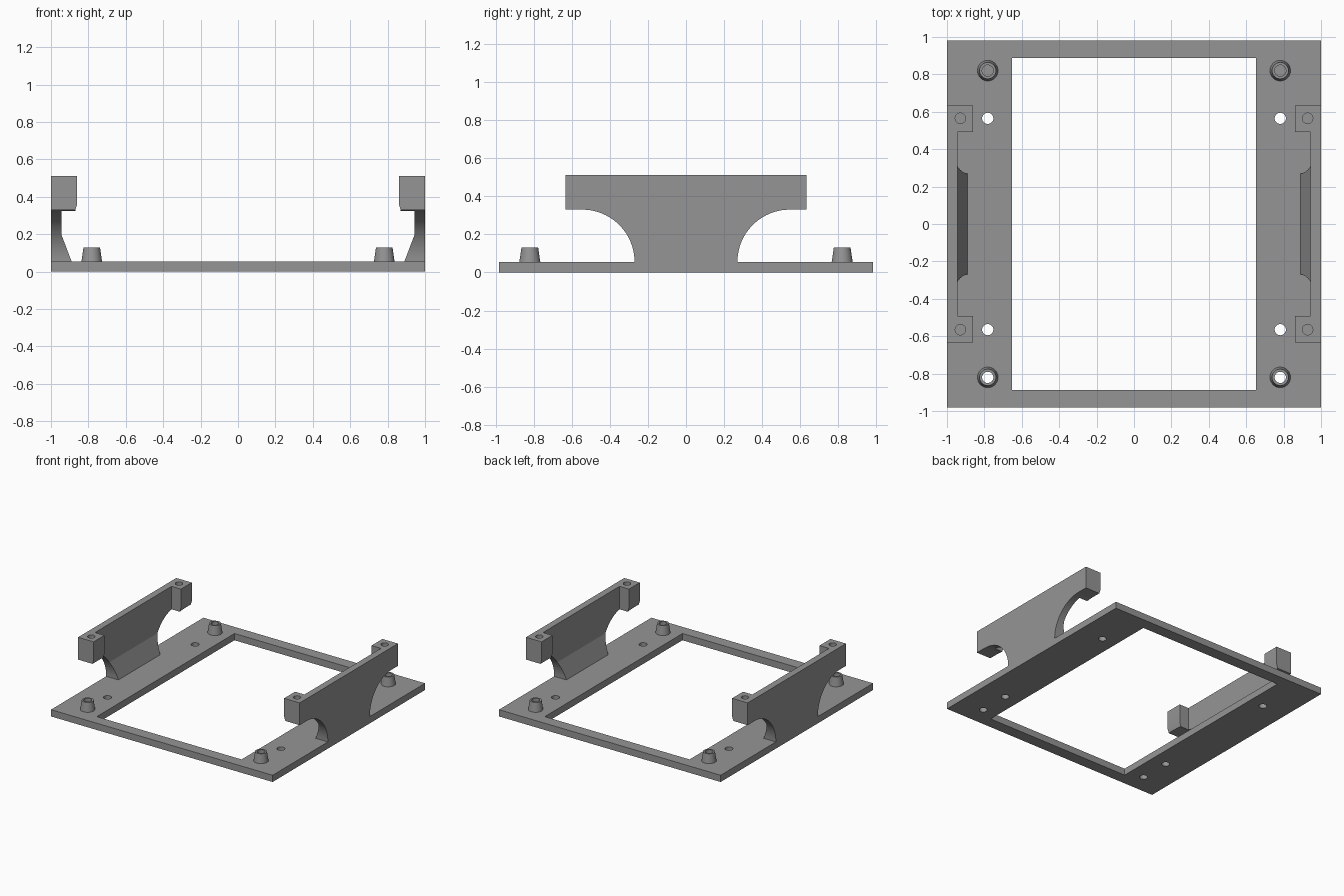
import bpy, bmesh, math
from mathutils import Matrix, Vector

if "Cube" in bpy.data.objects:
    bpy.data.objects.remove(bpy.data.objects["Cube"])

grey = bpy.data.materials.new("plain grey")
grey.diffuse_color = (0.3, 0.3, 0.3, 1)
grey.use_nodes = True
grey.node_tree.nodes["Principled BSDF"].inputs["Base Color"].default_value = grey.diffuse_color
T = 0.055            # plate thickness
HOLE = 0.03


def make(name, bm):
    bmesh.ops.recalc_face_normals(bm, faces=bm.faces[:])
    me = bpy.data.meshes.new(name)
    bm.to_mesh(me)
    bm.free()
    ob = bpy.data.objects.new(name, me)
    bpy.context.collection.objects.link(ob)
    me.materials.append(grey)
    return ob


def prism(name, pts, axis, lo, hi):
    """Extrude a 2D outline along x (pts = y,z) or along y (pts = x,z)."""
    bm = bmesh.new()
    place = (lambda p: (lo, p[0], p[1])) if axis == 'x' else (lambda p: (p[0], lo, p[1]))
    face = bm.faces.new([bm.verts.new(place(p)) for p in pts])
    res = bmesh.ops.extrude_face_region(bm, geom=[face])
    step = Vector((hi - lo, 0, 0) if axis == 'x' else (0, hi - lo, 0))
    bmesh.ops.translate(bm, vec=step, verts=[v for v in res['geom'] if isinstance(v, bmesh.types.BMVert)])
    return make(name, bm)


def box(name, x0, x1, y0, y1, z0, z1):
    return prism(name, [(x0, z0), (x1, z0), (x1, z1), (x0, z1)], 'y', y0, y1)


def cone(name, x, y, z0, z1, r0, r1):
    bm = bmesh.new()
    bmesh.ops.create_cone(bm, cap_ends=True, segments=32, radius1=r0, radius2=r1, depth=z1 - z0,
                          matrix=Matrix.Translation((x, y, (z0 + z1) / 2)))
    return make(name, bm)


def boolean(ob, other, op):
    """Apply a boolean and discard the helper."""
    mod = ob.modifiers.new("cut", 'BOOLEAN')
    mod.operation, mod.solver, mod.object = op, 'EXACT', other
    bpy.context.view_layer.objects.active = ob
    bpy.ops.object.modifier_apply(modifier=mod.name)
    bpy.data.objects.remove(other)


def smooth(ob):
    bpy.ops.object.select_all(action='DESELECT')
    ob.select_set(True)
    bpy.context.view_layer.objects.active = ob
    bpy.ops.object.shade_smooth_by_angle(angle=math.radians(30))


# Base frame with rectangular opening
base = box("base_frame", -1, 1, -0.982, 0.982, 0, T)
boolean(base, box("cutter", -0.653, 0.653, -0.887, 0.887, -0.1, 0.2), 'DIFFERENCE')

for s, side in ((-1, "left"), (1, "right")):
    # Screw holes through the frame
    for y in (-0.565, 0.565, -0.82):
        boolean(base, cone("cutter", s * 0.782, y, -0.1, 0.2, HOLE, HOLE), 'DIFFERENCE')

    # Tapered standoffs: open at the front, blind at the back
    for y, end in ((-0.82, "front"), (0.82, "back")):
        post = cone(f"{side}_{end}_standoff", s * 0.782, y, T, 0.13, 0.055, 0.044)
        floor = 0.0 if y < 0 else 0.075
        boolean(post, cone("cutter", s * 0.782, y, floor, 0.2, HOLE, HOLE), 'DIFFERENCE')
        smooth(post)

    # Side wall with a sloped foot along its inner face
    section = [(1, T), (0.89, T), (0.945, 0.2), (0.945, 0.512), (1, 0.512)]
    wall = prism(f"{side}_wall", [(s * x, z) for x, z in section], 'y', -0.633, 0.633)

    # Mounting blocks at both wall ends, with a slight lower taper
    block = [(1, 0.25), (0.87, 0.25), (0.87, 0.33), (0.86, 0.36), (0.86, 0.512), (1, 0.512)]
    for y0, y1 in ((-0.633, -0.493), (0.493, 0.633)):
        boolean(wall, prism("block", [(s * x, z) for x, z in block], 'y', y0, y1), 'UNION')

    # Trim to the flared outline with quarter-round undercuts
    arc = [(0.545 - 0.275 * math.cos(a), T + 0.275 * math.sin(a))
           for a in (math.pi / 2 * i / 20 for i in range(21))]
    half = arc + [(0.7, 0.33), (0.7, 0.6)]
    outline = half + [(-y, z) for y, z in reversed(half)]
    boolean(wall, prism("outline", outline, 'x', min(s * 0.8, s * 1.1), max(s * 0.8, s * 1.1)), 'INTERSECT')

    # Blind screw holes in the blocks
    for y in (-0.565, 0.565):
        boolean(wall, cone("cutter", s * 0.928, y, 0.39, 0.6, 0.028, 0.028), 'DIFFERENCE')
    smooth(wall)

smooth(base)
